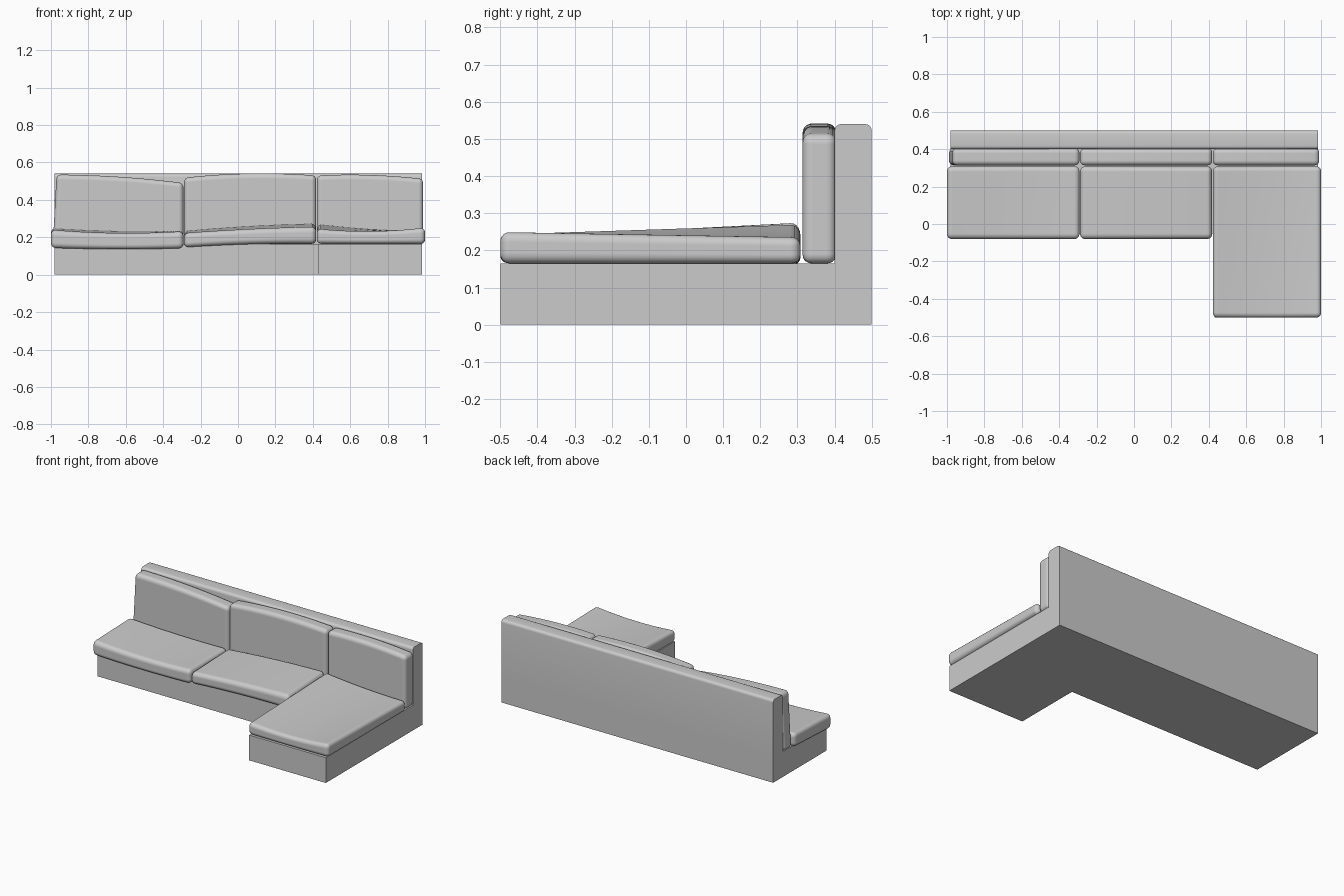
import bpy, bmesh
from mathutils import Vector

if "Cube" in bpy.data.objects:
    bpy.data.objects.remove(bpy.data.objects["Cube"])


def finish(bm, name, angle=None):
    bmesh.ops.recalc_face_normals(bm, faces=bm.faces)
    mesh = bpy.data.meshes.new(name)
    bm.to_mesh(mesh)
    bm.free()
    ob = bpy.data.objects.new(name, mesh)
    bpy.context.collection.objects.link(ob)
    bpy.ops.object.select_all(action='DESELECT')
    ob.select_set(True)
    bpy.context.view_layer.objects.active = ob
    if angle is None:
        bpy.ops.object.shade_smooth()
    else:
        bpy.ops.object.shade_smooth_by_angle(angle=angle)
    return ob


def curve3(p, u):
    # smooth curve through three values at u = 0, 0.5, 1
    a, b, c = p
    return a * (1 - u) * (1 - 2 * u) + b * 4 * u * (1 - u) + c * u * (2 * u - 1)


def cushion(name, xr, yr, top_front, top_back, bot_front, bot_back, radius, lean=0.0):
    (x0, x1), (y0, y1) = xr, yr
    z0 = sum(bot_front) / 3
    z1 = sum(top_front) / 3
    bm = bmesh.new()
    bmesh.ops.create_cube(bm, size=1)
    for v in bm.verts:
        v.co = Vector((x1 if v.co.x > 0 else x0,
                       y1 if v.co.y > 0 else y0,
                       z1 if v.co.z > 0 else z0))
    bmesh.ops.bevel(bm, geom=bm.edges[:], offset=radius, segments=5,
                    profile=0.5, affect='EDGES')
    # slice into strips so the surface can sag
    for axis, lo, hi, n in ((0, x0, x1, 14), (1, y0, y1, 8), (2, z0, z1, 4)):
        if hi - lo < 3 * radius:
            continue
        for i in range(n + 1):
            co, no = Vector((0, 0, 0)), Vector((0, 0, 0))
            co[axis] = lo + radius * 1.1 + (hi - lo - 2.2 * radius) * i / n
            no[axis] = 1
            bmesh.ops.bisect_plane(bm, geom=bm.verts[:] + bm.edges[:] + bm.faces[:],
                                   plane_co=co, plane_no=no)
    for v in bm.verts:
        u = (v.co.x - x0) / (x1 - x0)
        w = (v.co.y - y0) / (y1 - y0)
        t = (v.co.z - z0) / (z1 - z0)
        top = curve3(top_front, u) * (1 - w) + curve3(top_back, u) * w
        bot = curve3(bot_front, u) * (1 - w) + curve3(bot_back, u) * w
        v.co.z += (bot - z0) * (1 - t) + (top - z1) * t
        v.co.x += lean * t * (1 - u)
    return finish(bm, name)


# L-shaped plinth with the backrest raised from its rear strip
bm = bmesh.new()
outline = [(-.98, -.05), (.43, -.05), (.43, -.5), (.985, -.5), (.985, .5), (-.98, .5)]
face = bm.faces.new([bm.verts.new((x, y, 0)) for x, y in outline])
ext = bmesh.ops.extrude_face_region(bm, geom=[face], use_keep_orig=True)
bmesh.ops.translate(bm, vec=(0, 0, .165),
                    verts=[g for g in ext['geom'] if isinstance(g, bmesh.types.BMVert)])
bmesh.ops.bisect_plane(bm, geom=bm.verts[:] + bm.edges[:] + bm.faces[:],
                       plane_co=(0, .4, 0), plane_no=(0, 1, 0))
bmesh.ops.recalc_face_normals(bm, faces=bm.faces)
strip = [f for f in bm.faces if f.normal.z > .9 and f.calc_center_median().y > .4]
raised = bmesh.ops.extrude_discrete_faces(bm, faces=strip)['faces']
bmesh.ops.translate(bm, vec=(0, 0, .375), verts=raised[0].verts[:])
bmesh.ops.remove_doubles(bm, verts=bm.verts[:], dist=1e-5)
rim = [e for e in bm.edges if all(v.co.z > .5 for v in e.verts)
       and abs(e.verts[0].co.x - e.verts[1].co.x) > 1]
bmesh.ops.bevel(bm, geom=rim, offset=.018, segments=5, profile=.5, affect='EDGES')
finish(bm, "sofa_frame", .6)

# Seat cushions
cushion("left_seat_cushion", (-1, -.292), (-.08, .308),
        (.24, .222, .232), (.25, .235, .235),
        (.142, .135, .14), (.16, .16, .16), .026)
cushion("middle_seat_cushion", (-.288, .418), (-.08, .308),
        (.222, .243, .255), (.235, .262, .275),
        (.145, .163, .166), (.16, .164, .166), .026)
cushion("chaise_seat_cushion", (.422, 1), (-.5, .308),
        (.245, .232, .252), (.272, .245, .235),
        (.165,) * 3, (.165,) * 3, .024)

# Back cushions
backs = [("left_back_cushion", -.99, -.292, (.535, .523, .49), .02),
         ("middle_back_cushion", -.288, .418, (.518, .541, .53), 0),
         ("right_back_cushion", .422, .99, (.53, .533, .512), 0)]
for name, x0, x1, top, lean in backs:
    cushion(name, (x0, x1), (.314, .404), top, top,
            (.165,) * 3, (.165,) * 3, .024, lean)
